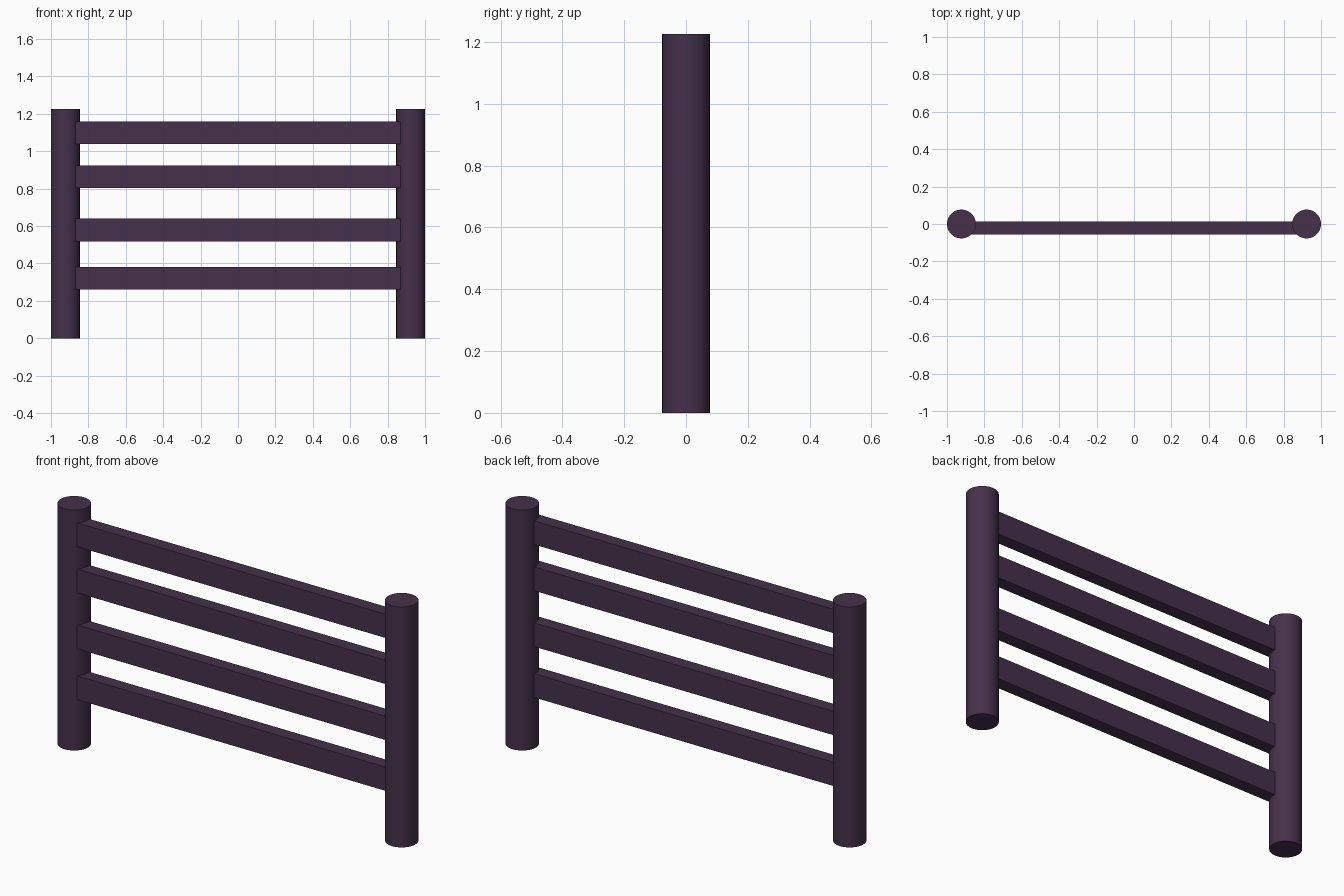
import bpy
import math

if "Cube" in bpy.data.objects:
    bpy.data.objects.remove(bpy.data.objects["Cube"])

paint = bpy.data.materials.new("dark_plum")
paint.diffuse_color = (0.06, 0.03, 0.07, 1)
paint.use_nodes = True
paint.node_tree.nodes["Principled BSDF"].inputs["Base Color"].default_value = paint.diffuse_color

HEIGHT, RADIUS = 1.225, 0.077
RAIL_SIZE = (1.738, 0.068, 0.121)
RAIL_Y = -0.0215


def finish(name):
    obj = bpy.context.object
    obj.name = name
    obj.data.materials.append(paint)
    return obj


# Round end posts
for name, side in (("left_post", -1), ("right_post", 1)):
    bpy.ops.mesh.primitive_cylinder_add(
        vertices=48, radius=RADIUS, depth=HEIGHT,
        location=(side * (1 - RADIUS), 0, HEIGHT / 2))
    finish(name)
    bpy.ops.object.shade_smooth_by_angle(angle=math.radians(30))

# Flat horizontal rails, bottom to top, slightly proud of the posts at the front
for i, z in enumerate((0.32, 0.579, 0.864, 1.099), 1):
    bpy.ops.mesh.primitive_cube_add(size=1, location=(0, RAIL_Y, z))
    rail = finish(f"rail_{i}")
    rail.scale = RAIL_SIZE
    bpy.ops.object.transform_apply(location=False, rotation=False, scale=True)
